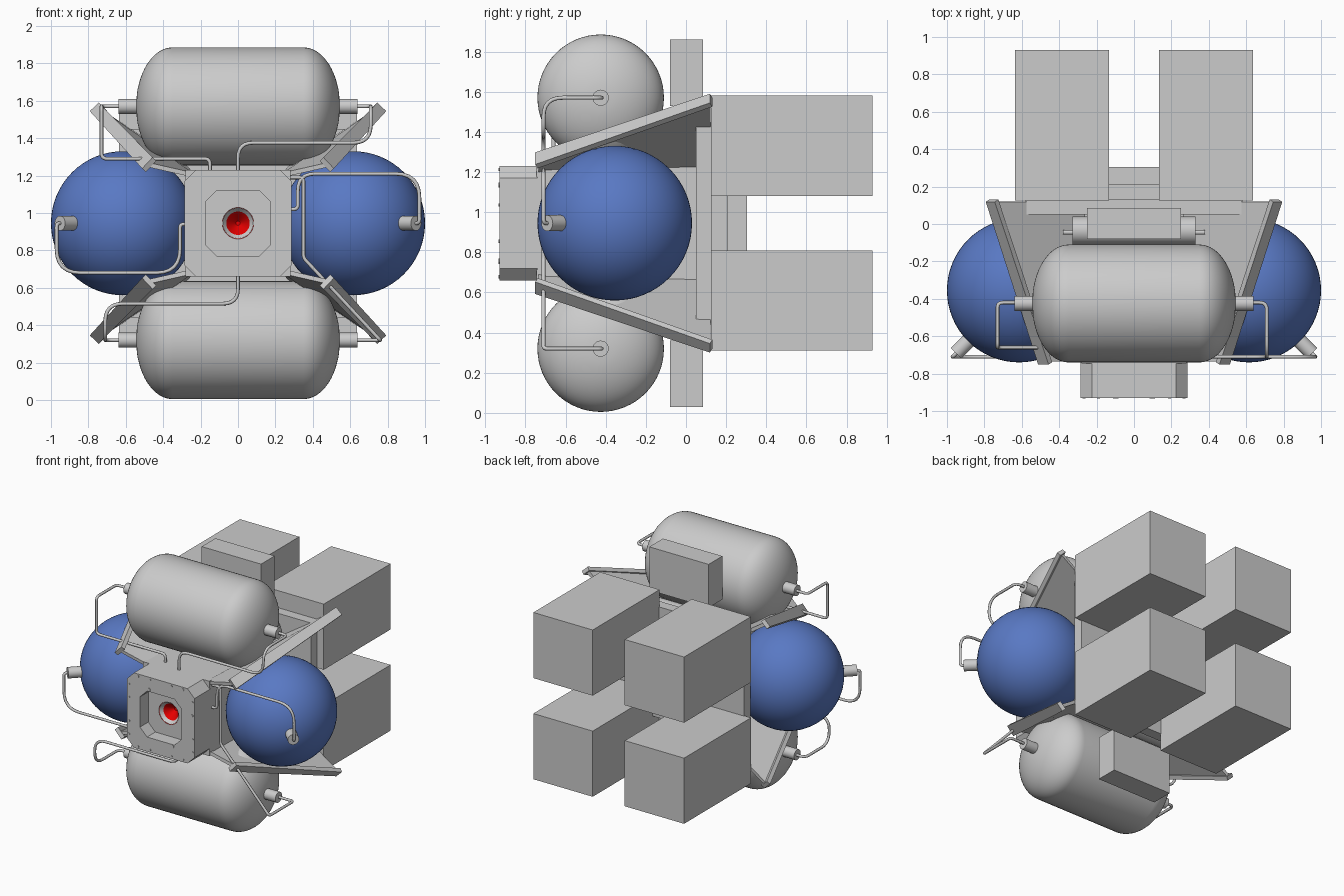
import bpy, bmesh, math
from mathutils import Vector

if "Cube" in bpy.data.objects:
    bpy.data.objects.remove(bpy.data.objects["Cube"])

MID = 0.945  # height of the mirror plane between upper and lower halves


def finish(name, bm, smooth=False, color=None):
    bmesh.ops.recalc_face_normals(bm, faces=bm.faces[:])
    me = bpy.data.meshes.new(name)
    bm.to_mesh(me)
    bm.free()
    ob = bpy.data.objects.new(name, me)
    bpy.context.collection.objects.link(ob)
    if smooth:
        bpy.ops.object.select_all(action='DESELECT')
        ob.select_set(True)
        bpy.context.view_layer.objects.active = ob
        bpy.ops.object.shade_smooth_by_angle(angle=math.radians(35))
    if color:
        mat = bpy.data.materials.new(name + "_colour")
        mat.diffuse_color = color
        mat.use_nodes = True
        mat.node_tree.nodes["Principled BSDF"].inputs["Base Color"].default_value = mat.diffuse_color
        me.materials.append(mat)
    return ob


def box(name, x0, x1, y0, y1, z0, z1):
    bm = bmesh.new()
    bmesh.ops.create_cube(bm, size=1)
    for v in bm.verts:
        v.co = Vector(((x0 + x1) / 2 + v.co.x * (x1 - x0),
                       (y0 + y1) / 2 + v.co.y * (y1 - y0),
                       (z0 + z1) / 2 + v.co.z * (z1 - z0)))
    return finish(name, bm)


def rod(name, a, b, r1, r2=None, seg=24, caps=True, color=None):
    a, b = Vector(a), Vector(b)
    bm = bmesh.new()
    bmesh.ops.create_cone(bm, cap_ends=caps, segments=seg, radius1=r1,
                          radius2=r1 if r2 is None else r2, depth=(b - a).length)
    q = (b - a).to_track_quat('Z', 'Y')
    for v in bm.verts:
        v.co = q @ v.co + (a + b) / 2
    return finish(name, bm, True, color)


def octagon_prism(name, half, cut, y0, y1):
    h, c = half, half - cut
    pts = [(h, c), (c, h), (-c, h), (-h, c), (-h, -c), (-c, -h), (c, -h), (h, -c)]
    bm = bmesh.new()
    f = bm.faces.new([bm.verts.new((x, y0, MID + z)) for x, z in pts])
    ext = bmesh.ops.extrude_face_region(bm, geom=[f])['geom']
    bmesh.ops.translate(bm, vec=(0, y1 - y0, 0),
                        verts=[e for e in ext if isinstance(e, bmesh.types.BMVert)])
    if f.is_valid is False or len(bm.faces) < 10:
        bmesh.ops.holes_fill(bm, edges=bm.edges[:], sides=0)
    return finish(name, bm)


def slab(name, pts, t):
    pts = [Vector(p) for p in pts]
    n = (pts[2] - pts[0]).cross(pts[3] - pts[1]).normalized() * t / 2
    bm = bmesh.new()
    lo = [bm.verts.new(p - n) for p in pts]
    hi = [bm.verts.new(p + n) for p in pts]
    bm.faces.new(lo)
    bm.faces.new(hi)
    for i in range(4):
        j = (i + 1) % 4
        bm.faces.new((lo[i], lo[j], hi[j], hi[i]))
    return finish(name, bm)


def pipe(name, pts, bend=0.03, r=0.01):
    # polyline with every inner corner rounded off
    pts = [Vector(p) for p in pts]
    path = [pts[0]]
    for a, p, b in zip(pts, pts[1:], pts[2:]):
        d = min(bend, (a - p).length * 0.49, (b - p).length * 0.49)
        s, e = p + (a - p).normalized() * d, p + (b - p).normalized() * d
        for k in range(7):
            t = k / 6
            path.append(s * (1 - t) ** 2 + p * 2 * t * (1 - t) + e * t * t)
    path.append(pts[-1])
    cu = bpy.data.curves.new(name, 'CURVE')
    cu.dimensions = '3D'
    cu.bevel_depth, cu.bevel_resolution, cu.use_fill_caps = r, 2, True
    sp = cu.splines.new('POLY')
    sp.points.add(len(path) - 1)
    for q, p in zip(sp.points, path):
        q.co = (*p, 1)
        q.radius = 1
    ob = bpy.data.objects.new(name, cu)
    bpy.context.collection.objects.link(ob)
    bpy.ops.object.select_all(action='DESELECT')
    ob.select_set(True)
    bpy.context.view_layer.objects.active = ob
    bpy.ops.object.convert(target='MESH')
    bpy.ops.object.shade_smooth_by_angle(angle=math.radians(50))


def carve(ob, cutter):
    m = ob.modifiers.new("cut", 'BOOLEAN')
    m.operation, m.object, m.solver = 'DIFFERENCE', cutter, 'EXACT'
    bpy.context.view_layer.objects.active = ob
    bpy.ops.object.modifier_apply(modifier=m.name)
    bpy.data.objects.remove(cutter)


# Capsule tanks with end valves
def capsule(name, z):
    half = [(0.35 + 0.195 * math.sin(a), 0.315 * math.cos(a))
            for a in [math.radians(i * 78 / 14) for i in range(15)]] + [(0.545, 0)]
    prof = [(-x, r) for x, r in reversed(half)] + half
    bm = bmesh.new()
    vs = [bm.verts.new((x, -0.425, z + r)) for x, r in prof]
    es = [bm.edges.new(e) for e in zip(vs, vs[1:])]
    bmesh.ops.spin(bm, geom=vs + es, cent=(0, -0.425, z), axis=(1, 0, 0),
                   angle=math.tau, steps=64)
    bmesh.ops.remove_doubles(bm, verts=bm.verts[:], dist=1e-4)
    finish(name, bm, True)
    for s in (-1, 1):
        rod(name + "_valve", (s * 0.53, -0.425, z), (s * 0.64, -0.425, z), 0.04)


capsule("upper_tank", 1.57)
capsule("lower_tank", 0.32)

# Blue spherical tanks with diagonal valves
for s in (-1, 1):
    bm = bmesh.new()
    bmesh.ops.create_uvsphere(bm, u_segments=64, v_segments=32, radius=0.385)
    bmesh.ops.translate(bm, vec=(s * 0.615, -0.355, MID), verts=bm.verts[:])
    finish("sphere_tank", bm, True, (0.1, 0.19, 0.55, 1))
    rod("sphere_valve", (s * 0.875, -0.615, MID), (s * 0.952, -0.692, MID), 0.04)

# Front housing with recess and red nozzle
front = octagon_prism("front_housing", 0.285, 0.06, -0.93, -0.74)
carve(front, octagon_prism("recess_cutter", 0.175, 0.06, -1.0, -0.83))
carve(front, rod("nozzle_cutter", (0, -0.835, MID), (0, -0.745, MID), 0.085, 0.012, 40))
rod("red_nozzle", (0, -0.832, MID), (0, -0.748, MID), 0.084, 0.011, 40, True, (0.8, 0, 0, 1))
nozzle = bpy.data.objects["red_nozzle"]
bm = bmesh.new()
bm.from_mesh(nozzle.data)
bm.faces.ensure_lookup_table()
mouth = min(bm.faces, key=lambda f: f.calc_center_median().y)  # open the mouth
bmesh.ops.delete(bm, geom=[mouth], context='FACES_ONLY')
bmesh.ops.reverse_faces(bm, faces=bm.faces[:])
bm.to_mesh(nozzle.data)
bm.free()

# Bolts and small ports on the housing face
for s in (-1, 1):
    for d in (-0.19, -0.09, 0.09, 0.19):
        for x, z in ((d, s * 0.267), (s * 0.267, d)):
            rod("bolt", (x, -0.92, MID + z), (x, -0.934, MID + z), 0.008, seg=10)
    rod("port", (s * 0.1, -0.92, MID - s * 0.19), (s * 0.1, -0.934, MID - s * 0.19), 0.013, seg=14)

# Core, rear deck and rear hub
box("core_body", -0.28, 0.28, -0.745, 0.06, 0.66, 1.23)
box("rear_deck", -0.58, 0.58, 0.05, 0.13, 0.44, 1.45)
box("hub_base", -0.3, 0.3, 0.125, 0.21, 0.65, 1.24)
box("hub_cap", -0.2, 0.2, 0.205, 0.305, 0.75, 1.14)

# Payload boxes, upper and lower equipment boxes, cross cylinders
for sz in (-1, 1):
    for sx in (-1, 1):
        xs = sorted((sx * 0.135, sx * 0.635))
        zs = sorted((MID + sz * 0.135, MID + sz * 0.635))
        box("payload_box", *xs, 0.125, 0.93, *zs)
    zs = sorted((MID + sz * 0.585, MID + sz * 0.915))
    box("equipment_box", -0.25, 0.25, -0.08, 0.085, *zs)
    z = MID + sz * 0.4
    rod("cross_cylinder", (-0.33, -0.035, z), (0.33, -0.035, z), 0.075)
    rod("cross_cylinder_pin", (-0.38, -0.045, z), (0.38, -0.045, z), 0.012, seg=12)

# Four diagonal wings: a capping flange and a web back to the core
for sx in (-1, 1):
    for sz in (-1, 1):
        def P(x, y, z):
            return (sx * x, y, MID + sz * z)
        slab("wing_flange", [P(0.447, -0.745, 0.343), P(0.503, -0.745, 0.283),
                             P(0.783, 0.125, 0.59), P(0.735, 0.125, 0.635)], 0.03)
        slab("wing_web", [P(0.25, -0.735, 0.26), P(0.47, -0.735, 0.31),
                          P(0.755, 0.12, 0.61), P(0.27, 0.12, 0.29)], 0.025)

# Feed pipes of the capsule tanks
pipe("upper_left_pipe", [(-.63, -.42, 1.57), (-.73, -.42, 1.57), (-.73, -.66, 1.57), (-.73, -.66, 1.29),
                         (-.15, -.66, 1.29), (-.15, -.66, 1.21)])
pipe("upper_right_pipe", [(.63, -.42, 1.57), (.71, -.42, 1.57), (.71, -.71, 1.57), (.71, -.71, 1.375),
                          (0, -.71, 1.375), (0, -.71, 1.21)], 0.11)
pipe("lower_left_pipe", [(-.63, -.42, .32), (-.71, -.42, .32), (-.71, -.71, .32), (-.71, -.71, .515),
                         (0, -.71, .515), (0, -.71, .68)], 0.11)
pipe("lower_right_pipe", [(.63, -.42, .32), (.76, -.42, .32), (.76, -.71, .32), (.35, -.71, .76),
                          (.35, -.71, 1.19), (.27, -.71, 1.19)], 0.02)

# Feed pipes of the sphere tanks
pipe("sphere_left_pipe", [(-.94, -.68, MID), (-.97, -.71, MID), (-.97, -.71, .68), (-.31, -.71, .68),
                          (-.31, -.71, .94), (-.27, -.71, .94)], 0.13)
pipe("sphere_right_pipe", [(.94, -.68, MID), (.97, -.71, MID), (.97, -.71, 1.21), (.32, -.71, 1.21),
                           (.32, -.71, 1.02), (.27, -.71, 1.02)], 0.13)
